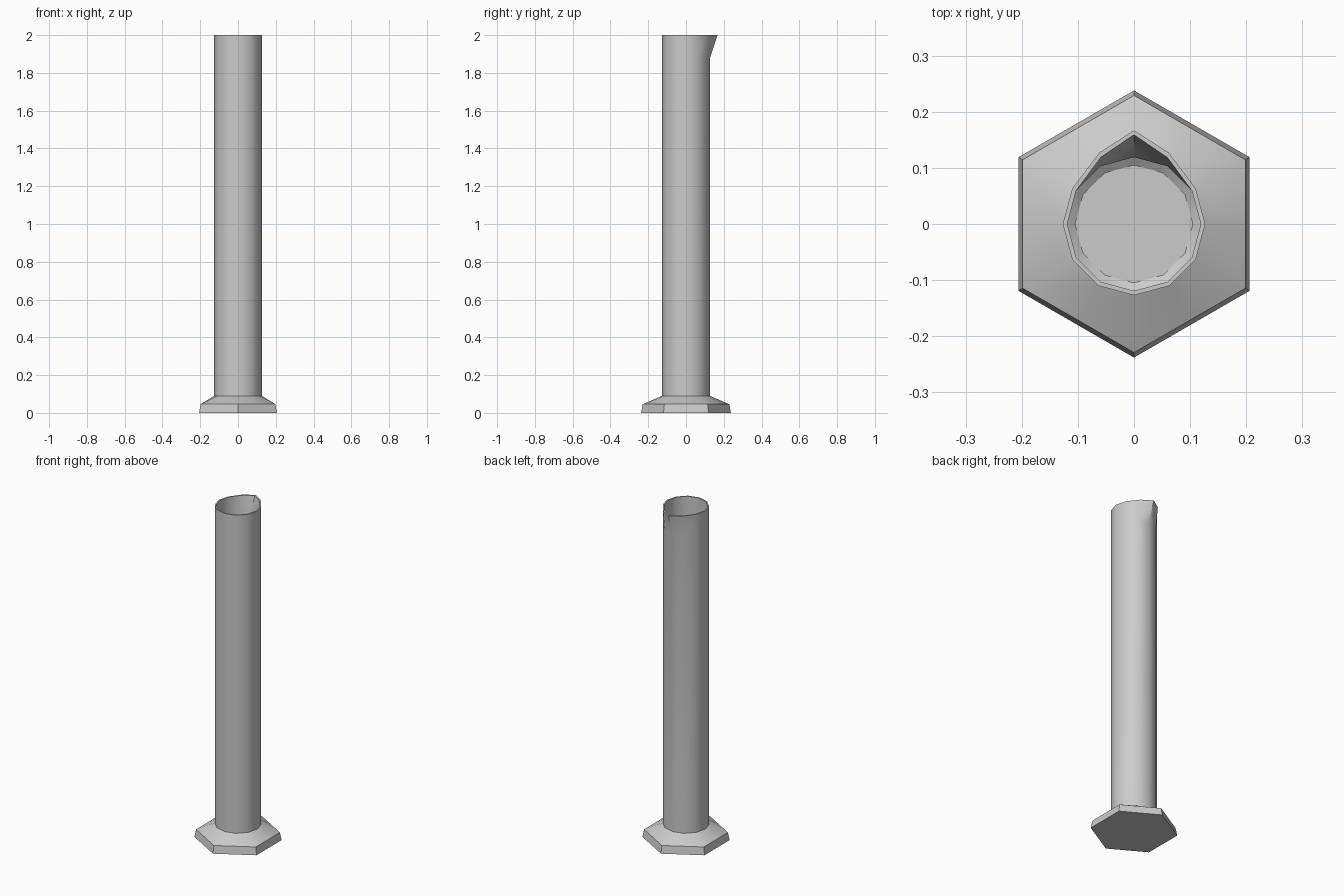
import bpy, bmesh
from math import cos, sin, pi, radians

if "Cube" in bpy.data.objects:
    bpy.data.objects.remove(bpy.data.objects["Cube"])

SIDES = 12
SPOUT = {2: (0.062, 0.127), 3: (0.0, 0.167), 4: (-0.062, 0.127)}


def ring(bm, r, z, hexagon=False, spout=None):
    verts = []
    for i in range(SIDES):
        a = 2 * pi * i / SIDES
        # hexagon: every even step lies at the middle of a flat side
        k = r * cos(pi / 6) if hexagon and i % 2 == 0 else r
        x, y = k * cos(a), k * sin(a)
        if spout is not None and i in SPOUT:
            x, y = SPOUT[i][0] * (1 - spout * 6), SPOUT[i][1] - spout
        verts.append(bm.verts.new((x, y, z)))
    return verts


bm = bmesh.new()
rings = [
    # hexagonal foot
    ring(bm, 0.238, 0, True),
    ring(bm, 0.229, 0.046, True),
    # outer wall with pouring lip
    ring(bm, 0.127, 0.09),
    ring(bm, 0.127, 1.88),
    ring(bm, 0.127, 2.0, spout=0),
    # inner wall down to the rounded floor
    ring(bm, 0.119, 2.0, spout=0.008),
    ring(bm, 0.119, 1.88),
    ring(bm, 0.119, 0.08),
    ring(bm, 0.105, 0.07),
]
for lo, hi in zip(rings, rings[1:]):
    for i in range(SIDES):
        j = (i + 1) % SIDES
        bm.faces.new((lo[i], lo[j], hi[j], hi[i]))
# underside and inner floor
bm.faces.new(rings[0][::-1])
bm.faces.new(rings[-1])
bmesh.ops.recalc_face_normals(bm, faces=bm.faces)

mesh = bpy.data.meshes.new("measuring_cylinder")
bm.to_mesh(mesh)
bm.free()
obj = bpy.data.objects.new("measuring_cylinder", mesh)
bpy.context.collection.objects.link(obj)
bpy.context.view_layer.objects.active = obj
obj.select_set(True)
bpy.ops.object.shade_smooth_by_angle(angle=radians(36))
